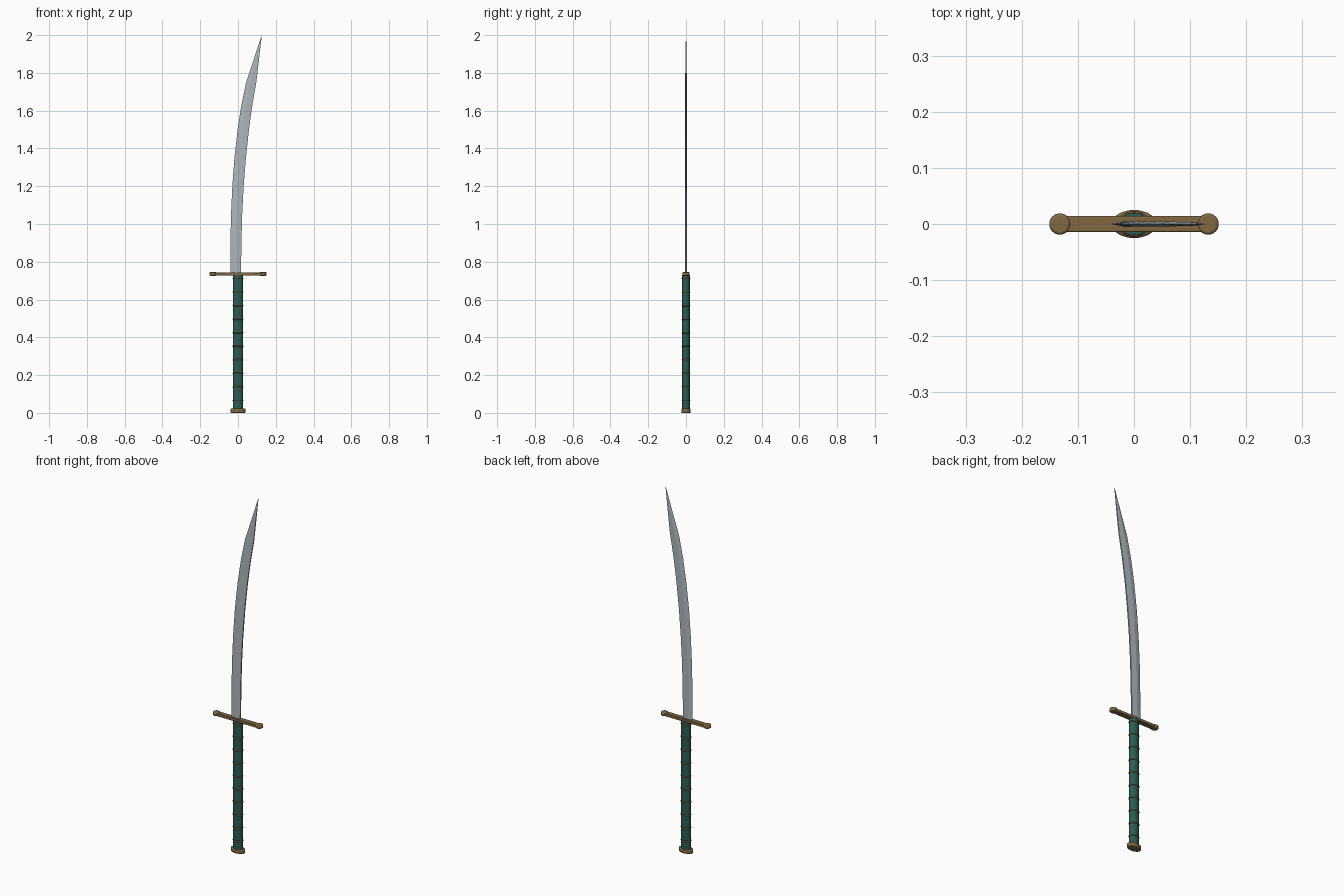
import bpy, bmesh, math

if "Cube" in bpy.data.objects:
    bpy.data.objects.remove(bpy.data.objects["Cube"])


def material(name, rgb):
    m = bpy.data.materials.new(name)
    m.diffuse_color = (*rgb, 1)
    m.use_nodes = True
    m.node_tree.nodes["Principled BSDF"].inputs["Base Color"].default_value = m.diffuse_color
    return m


STEEL = material("steel", (0.42, 0.47, 0.50))
BRONZE = material("bronze", (0.22, 0.14, 0.055))
GREEN = material("green_wrap", (0.025, 0.11, 0.09))


def finish(obj, name, mat, smooth=True):
    obj.name = name
    obj.data.materials.append(mat)
    bpy.ops.object.select_all(action='DESELECT')
    obj.select_set(True)
    bpy.context.view_layer.objects.active = obj
    bpy.ops.object.transform_apply(location=False, rotation=False, scale=True)
    if smooth:
        bpy.ops.object.shade_smooth_by_angle(angle=math.radians(35))
    return obj


def bevel(obj, width, segments=2):
    b = obj.modifiers.new("soft_edges", 'BEVEL')
    b.width = width
    b.segments = segments


def oval(name, mat, rx, ry, z0, z1, x=0):
    bpy.ops.mesh.primitive_cylinder_add(vertices=32, radius=1, depth=1,
                                        location=(x, 0, (z0 + z1) / 2))
    obj = bpy.context.object
    obj.scale = (rx, ry, z1 - z0)
    return finish(obj, name, mat)


# Grip with pommel cap
oval("grip", GREEN, 0.026, 0.020, 0.02, 0.73)
bevel(oval("pommel", BRONZE, 0.040, 0.025, 0.0, 0.022), 0.004)

# Evenly spaced oval binding rings
for i in range(10):
    z = 0.066 + i * 0.0717
    bpy.ops.mesh.primitive_torus_add(major_radius=0.026, minor_radius=0.0035,
                                     major_segments=32, minor_segments=8,
                                     location=(0, 0, z))
    ring = bpy.context.object
    ring.scale = (1, 0.78, 1)
    finish(ring, f"grip_ring_{i + 1}", BRONZE)

# Crossguard with round ends
bpy.ops.mesh.primitive_cube_add(size=1, location=(0, 0, 0.735))
bar = bpy.context.object
bar.scale = (0.26, 0.028, 0.016)
bevel(finish(bar, "guard_bar", BRONZE), 0.002)
for side, label in ((-1, "left"), (1, "right")):
    end = oval(f"guard_end_{label}", BRONZE, 0.019, 0.019, 0.726, 0.745,
               side * 0.132)
    bevel(end, 0.005, 3)

# Curved blade: (z, cutting edge x, spine x, half thickness)
stations = [(0.73, -0.041, 0.016, 0.0050), (0.90, -0.040, 0.018, 0.0050),
            (1.05, -0.037, 0.022, 0.0050), (1.20, -0.030, 0.030, 0.0049),
            (1.35, -0.019, 0.042, 0.0048), (1.50, -0.002, 0.058, 0.0046),
            (1.63, 0.018, 0.076, 0.0044), (1.75, 0.043, 0.097, 0.0042),
            (1.88, 0.086, 0.112, 0.0036), (1.995, 0.1235, 0.1255, 0.0006)]
# Section: sharp edge, ridge, flat spine
section = [(0, 0), (0.42, -1), (1, -0.75), (1, 0.75), (0.42, 1)]
bm = bmesh.new()
rings = [[bm.verts.new((a + (b - a) * u, t * v, z)) for u, v in section]
         for z, a, b, t in stations]
for low, high in zip(rings, rings[1:]):
    for j in range(5):
        k = (j + 1) % 5
        bm.faces.new((low[j], low[k], high[k], high[j]))
tip = bm.verts.new((0.126, 0, 2.0))
for j in range(5):
    bm.faces.new((rings[-1][j], rings[-1][(j + 1) % 5], tip))
bm.faces.new(rings[0][::-1])
bmesh.ops.recalc_face_normals(bm, faces=bm.faces)
mesh = bpy.data.meshes.new("blade")
bm.to_mesh(mesh)
bm.free()
blade = bpy.data.objects.new("blade", mesh)
bpy.context.collection.objects.link(blade)
finish(blade, "blade", STEEL, smooth=False)
